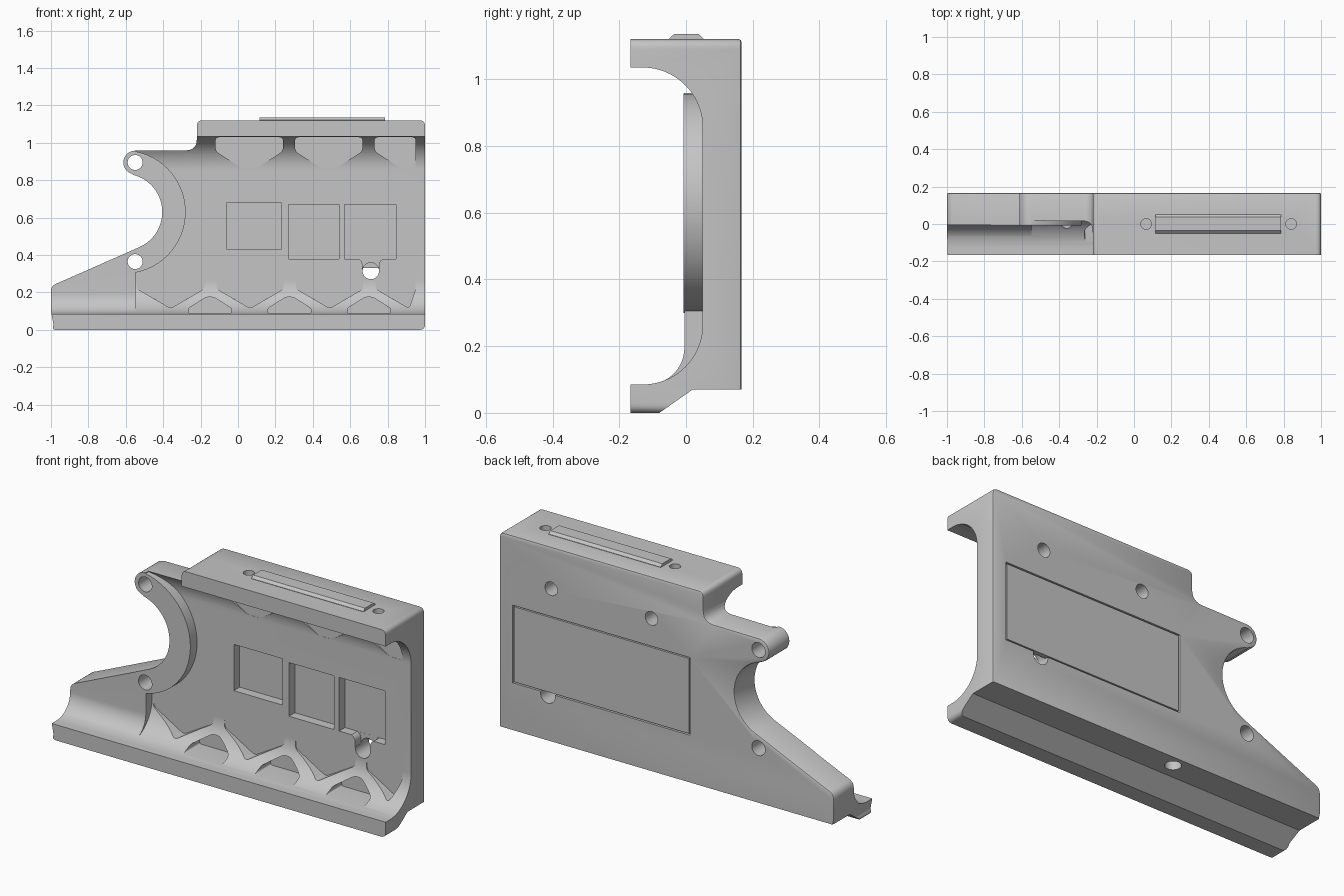
import bpy, bmesh
from math import sin, cos, radians
from mathutils import Vector

cube = bpy.data.objects.get("Cube")
if cube:
    bpy.data.objects.remove(cube, do_unlink=True)

grey = bpy.data.materials.new("plain grey")
grey.use_nodes = True
GREY = (0.56, 0.56, 0.56, 1)
grey.diffuse_color = GREY
grey.node_tree.nodes["Principled BSDF"].inputs["Base Color"].default_value = GREY


def arc(cu, cv, r, start, end, steps=24):
    angles = [radians(start + (end - start) * i / steps) for i in range(steps + 1)]
    return [(cu + r * cos(a), cv + r * sin(a)) for a in angles]


def rounded(points, steps=6):
    """Round each (u, v, size) corner; points without a size stay sharp."""
    out = []
    for i, p in enumerate(points):
        corner = Vector(p[:2])
        if len(p) < 3:
            out.append(tuple(corner))
            continue
        before = Vector(points[i - 1][:2]) - corner
        after = Vector(points[(i + 1) % len(points)][:2]) - corner
        size = min(p[2], 0.4 * before.length, 0.4 * after.length)
        a = corner + before.normalized() * size
        b = corner + after.normalized() * size
        for k in range(steps + 1):
            t = k / steps
            out.append(tuple(a * (1 - t) ** 2 + corner * 2 * t * (1 - t) + b * t ** 2))
    return out


def prism(name, axis, points, lo, hi, back_bevel=0):
    """Extrude a closed outline along one axis."""
    place = {"x": lambda u, v, w: (w, u, v),
             "y": lambda u, v, w: (u, w, v),
             "z": lambda u, v, w: (u, v, w)}[axis]
    bm = bmesh.new()
    low = [bm.verts.new(place(u, v, lo)) for u, v in points]
    high = [bm.verts.new(place(u, v, hi)) for u, v in points]
    bm.faces.new(low)
    cap = bm.faces.new(high)
    for i in range(len(points)):
        bm.faces.new((low[i - 1], low[i], high[i], high[i - 1]))
    bmesh.ops.recalc_face_normals(bm, faces=bm.faces)
    if bm.calc_volume(signed=True) < 0:
        bmesh.ops.reverse_faces(bm, faces=bm.faces)
    if back_bevel:
        bmesh.ops.bevel(bm, geom=list(cap.edges), offset=back_bevel,
                        segments=2, profile=0.5, affect='EDGES')
    mesh = bpy.data.meshes.new(name)
    bm.to_mesh(mesh)
    bm.free()
    mesh.materials.append(grey)
    obj = bpy.data.objects.new(name, mesh)
    bpy.context.collection.objects.link(obj)
    return obj


def rect(u0, u1, v0, v1):
    return [(u0, v0), (u1, v0), (u1, v1), (u0, v1)]


def disc(u, v, r):
    return arc(u, v, r, 0, 360, 32)[:-1]


def combine(target, tool, operation):
    tool.hide_render = True
    mod = target.modifiers.new("shape", 'BOOLEAN')
    mod.operation, mod.solver, mod.object = operation, 'EXACT', tool
    bpy.ops.object.select_all(action='DESELECT')
    bpy.context.view_layer.objects.active = target
    target.select_set(True)
    bpy.ops.object.modifier_apply(modifier=mod.name)
    bpy.data.objects.remove(tool, do_unlink=True)


def cut(axis, points, lo, hi):
    combine(body, prism("cutter", axis, points, lo, hi), 'DIFFERENCE')


# Body: channel section with coves above and below
section = [(-0.167, 0), (-0.08, 0), (0.02, 0.07), (0.167, 0.07), (0.167, 1.12), (-0.167, 1.12),
           (-0.167, 1.035)]
section += arc(-0.13, 0.855, 0.18, 90, 0) + arc(-0.13, 0.265, 0.18, 0, -90) + [(-0.167, 0.085)]
body = prism("body", "x", section, -1.05, 1.05)

# Cove recesses that leave a truss of ribs
FLOOR = 0.0507
PITCH = 0.425


def recess(points, centre):
    pts = [(min(centre + u, 0.95), v, 0.02) for u, v in points]
    cut("y", rounded(pts), -0.3, FLOOR)


upper = [(-0.18, 1.03), (-0.18, 0.955), (-0.04, 0.865), (0.04, 0.865), (0.18, 0.955), (0.18, 1.03)]
valley = [(-0.18, 0.27), (-0.18, 0.22), (0, 0.115), (0.18, 0.22), (0.18, 0.27)]
pocket = [(-0.115, 0.088), (-0.115, 0.115), (-0.02, 0.175), (0.02, 0.175), (0.115, 0.115), (0.115, 0.088)]
for i in range(3):
    recess(upper, 0.06 + PITCH * i)
    recess(pocket, -0.15 + PITCH * i)
for i in range(4):
    recess(valley, -0.36 + PITCH * i)

# Thick wedge and curved collar on one end
wedge = arc(-0.115, 0.195, 0.11, -90, 0) + [(-0.005, 1.0), (0.1, 1.0), (0.1, 0.1), (0, 0.08), (-0.1, 0.05)]
combine(body, prism("wedge", "x", wedge, -1.03, -0.548), 'UNION')
collar = prism("collar", "y", arc(-0.61, 0.63, 0.33, 0, 360, 64)[:-1], -0.007, 0.12)
combine(body, collar, 'UNION')

# Trim everything to the front outline
outline = rounded([(-1, 0, 0.03), (1, 0, 0.03), (1, 1.12, 0.03), (-0.22, 1.12, 0.03), (-0.22, 0.96, 0.06),
                   (-0.5, 0.958)])
outline += arc(-0.55, 0.895, 0.063, 90, 257, 16)
outline += arc(-0.61, 0.63, 0.205, 76, -66, 32)
outline += rounded([(-0.9, 0.278), (-1, 0.235, 0.03), (-1, 0.1)])
combine(body, prism("outline", "y", outline, -0.4, 0.1665, 0.009), 'INTERSECT')

# Front windows, and a slot leading to the small opening
for x0, x1, z0, z1 in ((-0.06, 0.23, 0.43, 0.68), (0.27, 0.54, 0.38, 0.67), (0.57, 0.845, 0.38, 0.67)):
    cut("y", rect(x0, x1, z0, z1), -0.1, 0.1)
cut("y", rounded([(0.63, 0.39), (0.665, 0.365, 0.025), (0.665, 0.32), (0.755, 0.32),
                  (0.755, 0.365, 0.025), (0.79, 0.39)]), -0.1, 0.0995)

# Back opening for the cover plate
cut("y", rect(-0.14, 0.92, 0.325, 0.745), 0.145, 0.3)

# Bolt holes: through, back, top and bottom
cut("y", disc(0.71, 0.315, 0.044), -0.1, 0.3)
for z in (0.895, 0.365):
    cut("y", disc(-0.55, z, 0.04), -0.3, 0.3)
for x in (0.09, 0.69):
    cut("y", disc(x, 0.895, 0.037), 0.08, 0.3)
for x in (0.065, 0.84):
    cut("z", disc(x, 0, 0.028), 1.06, 1.3)
cut("z", disc(-0.15, 0.105, 0.04), -0.1, 0.2)

# Back cover plate with a narrow gap around it
cover = prism("back_cover", "y", rect(-0.133, 0.913, 0.332, 0.738), 0.14, 0.1655)

# Raised rail on top
rail = prism("top_rail", "x", [(-0.05, 1.11), (0.052, 1.11), (0.052, 1.122), (0.038, 1.135),
                               (-0.036, 1.135), (-0.05, 1.122)], 0.115, 0.785)

# Smooth curves, keep hard edges
bpy.ops.object.select_all(action='DESELECT')
for obj in (body, cover, rail):
    obj.select_set(True)
bpy.context.view_layer.objects.active = body
bpy.ops.object.shade_smooth_by_angle(angle=radians(30))
